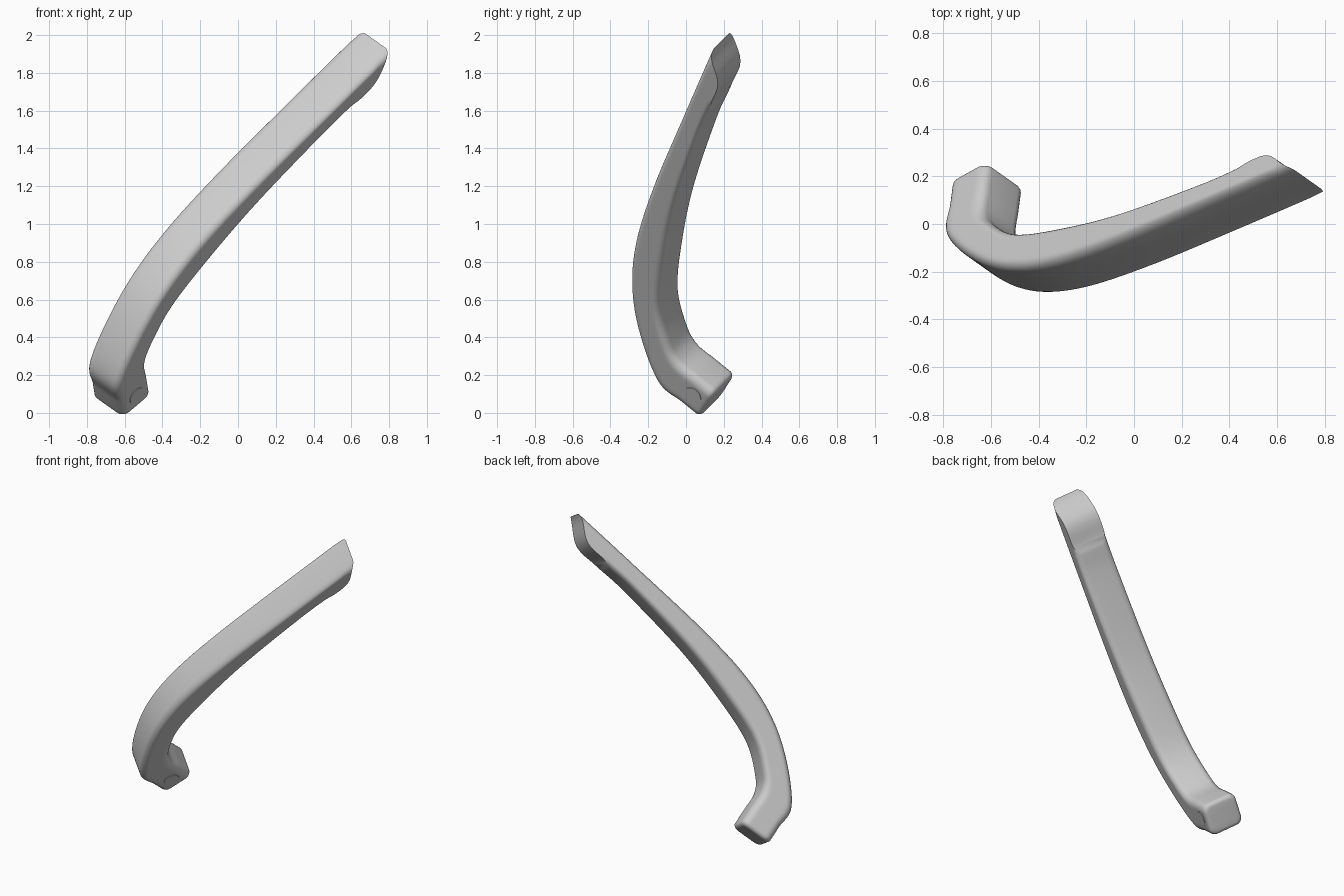
import bpy
import bmesh
from math import sin, cos, pi, radians
from mathutils import Vector, Matrix

cube = bpy.data.objects.get("Cube")
if cube:
    bpy.data.objects.remove(cube)

# The handle is flat in a tilted plane: ALONG and FOOT span it, SIDE is its width
SIDE = Vector((0.707, -0.5, -0.5)).normalized()
FOOT = Vector((0.10, 0.775, -0.625))
FOOT = (FOOT - SIDE * FOOT.dot(SIDE)).normalized()
ALONG = SIDE.cross(FOOT)
MIDDLE, HALF = -0.563, 0.12


def place(u, v, s):
    return ALONG * u + FOOT * v + SIDE * (MIDDLE + s)


# Single grey finish
grey = bpy.data.materials.new("plain_grey")
grey.use_nodes = True
colour = (0.6, 0.6, 0.6, 1)
grey.diffuse_color = colour
grey.node_tree.nodes["Principled BSDF"].inputs["Base Color"].default_value = colour

# Matching points on the outer and inner edge, from foot to tip
OUTER = [(-.42, .008), (-.42, -.12), (-.417, -.275), (-.24, -.49), (-.01, -.668),
         (.28, -.792), (.69, -.878), (1.28, -.955), (1.76, -1.015)]
INNER = [(-.2, .008), (-.2, -.12), (-.198, -.25), (-.14, -.35), (.03, -.495),
         (.32, -.612), (.70, -.725), (1.20, -.822), (1.42, -.847)]


def smooth_path(points, steps=8):
    p = [Vector(q) for q in points]
    p = [2 * p[0] - p[1]] + p + [2 * p[-1] - p[-2]]
    path = []
    for a, b, c, d in zip(p, p[1:], p[2:], p[3:]):
        for i in range(steps):
            t = i / steps
            path.append(b + (c - a) * t / 2 + (2 * a - 5 * b + 4 * c - d) * t * t / 2
                        + (3 * b - a - 3 * c + d) * t ** 3 / 2)
    return path + [p[-2]]


# Half of the rounded section: (sideways, outer-to-inner fraction)
ROUND, DEPTH, ARC = 0.045, 0.22, 6
half = []
for i in range(ARC + 1):
    a = pi / 2 * i / ARC
    half.append((HALF - ROUND + ROUND * sin(a), DEPTH * (1 - cos(a))))
half += [(HALF, t) for t in (0.3, 0.4, 0.5)] + [
    (s, 1 - t) for s, t in [(HALF, 0.4), (HALF, 0.3)] + half[::-1]]
n = len(half)

# Stations: outer point, inner point, inset and bulge of the wall face
LIP = 0.028
stations = []
for k in range(6):
    a = pi / 2 * k / 5
    shift = Vector((0, -LIP * (1 - cos(a))))
    stations.append((Vector(OUTER[0]) + shift, Vector(INNER[0]) + shift,
                     LIP * (1 - sin(a)), 0))
path = list(zip(smooth_path(OUTER), smooth_path(INNER)))
stations += [(o, i, 0, 0) for o, i in path[:-1] if o.y < -LIP]
stations.append((*path[-1], 0, 0.05))

verts, faces = [], []
for outer, inner, inset, bulge in stations:
    thick = (inner - outer).length
    right, left = [], []
    for s, t in half:
        across = inset / thick + t * (1 - 2 * inset / thick)
        q = outer.lerp(inner, across) + Vector((0.46, 0.89)) * bulge * sin(pi * t) ** 2
        s *= 1 - inset / HALF
        right.append(place(q.x, q.y, s))
        left.append(place(q.x, q.y, -s))
    verts += right + left[::-1]

ring = 2 * n
for r in range(len(stations) - 1):
    for k in range(ring):
        j = (k + 1) % ring
        a = r * ring
        faces.append((a + k, a + j, a + ring + j, a + ring + k))
# Foot end and wall face closed with strips across the width
for base in (0, (len(stations) - 1) * ring):
    for k in range(n - 1):
        faces.append((base + k, base + k + 1, base + ring - 2 - k, base + ring - 1 - k))

mesh = bpy.data.meshes.new("curved_handle")
mesh.from_pydata(verts, [], faces)
handle = bpy.data.objects.new("curved_handle", mesh)
bpy.context.collection.objects.link(handle)

# Screw cover on the side of the foot
bpy.ops.mesh.primitive_cylinder_add(vertices=32, radius=0.05, depth=0.02)
cover = bpy.context.object
cover.name = "screw_cover"
basis = Matrix((ALONG, FOOT, SIDE)).transposed().to_4x4()
cover.matrix_world = Matrix.Translation(place(-0.307, -0.085, HALF - 0.007)) @ basis

# Consistent outward normals, finish and shading
for part in (handle, cover):
    bm = bmesh.new()
    bm.from_mesh(part.data)
    bmesh.ops.recalc_face_normals(bm, faces=bm.faces)
    bm.to_mesh(part.data)
    bm.free()
    part.data.materials.append(grey)
    bpy.ops.object.select_all(action="DESELECT")
    part.select_set(True)
    bpy.context.view_layer.objects.active = part
    bpy.ops.object.shade_smooth_by_angle(angle=radians(35))
